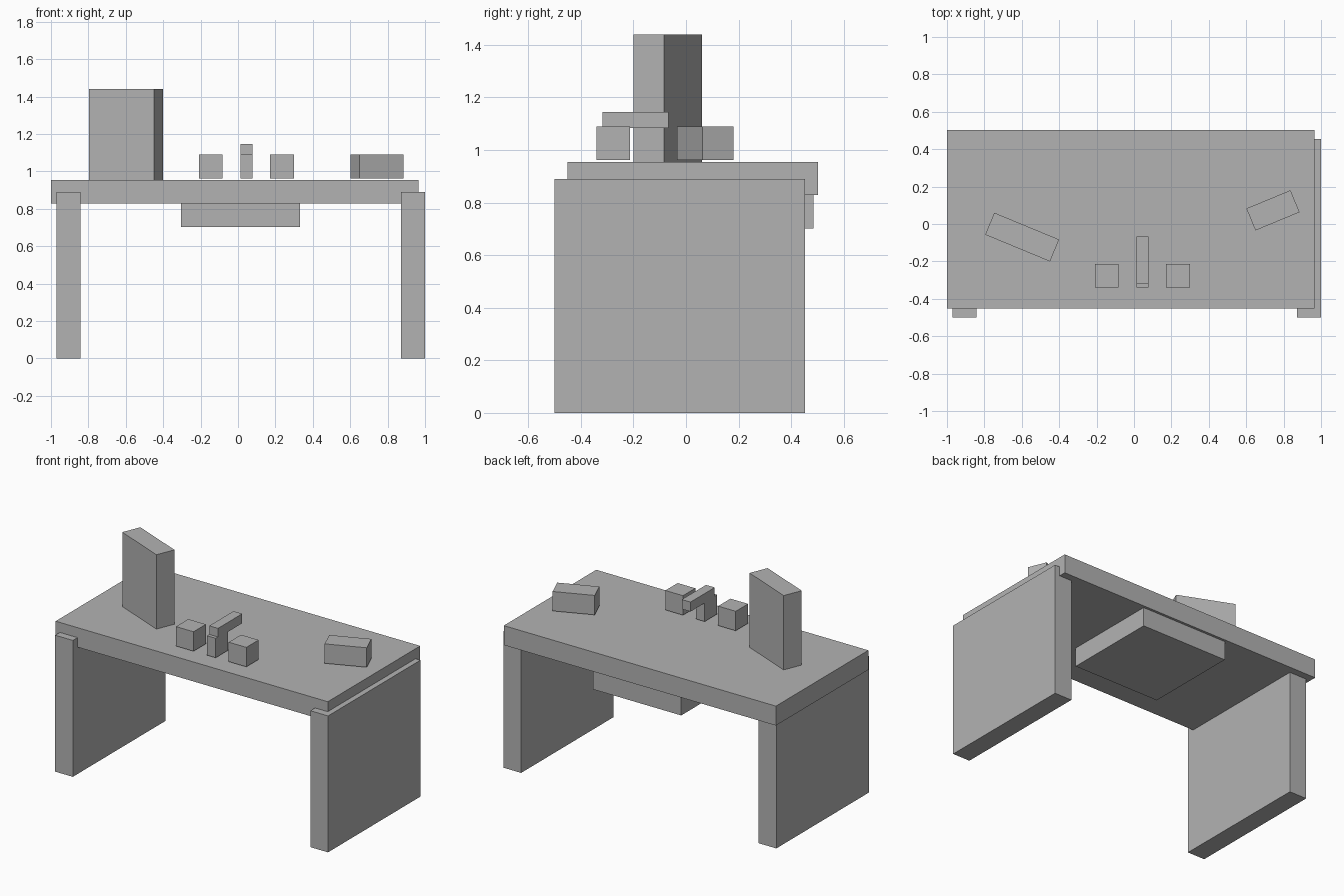
import bpy
from math import radians

cube = bpy.data.objects.get("Cube")
if cube:
    bpy.data.objects.remove(cube, do_unlink=True)

# Single plain grey for the whole model
grey = bpy.data.materials.new("plain_grey")
grey.use_nodes = True
colour = (0.45, 0.45, 0.45, 1)
grey.diffuse_color = colour
grey.node_tree.nodes["Principled BSDF"].inputs["Base Color"].default_value = colour


def box(name, centre, size, bottom, turn=0):
    """Box with its base at height `bottom`, turned about z in degrees."""
    x, y = centre
    bpy.ops.mesh.primitive_cube_add(size=1, location=(x, y, bottom + size[2] / 2),
                                    rotation=(0, 0, radians(turn)))
    obj = bpy.context.object
    obj.name = name
    obj.scale = size
    bpy.ops.object.transform_apply(location=False, rotation=False, scale=True)
    obj.data.materials.append(grey)
    return obj


UNIT = 0.127       # common block thickness
TOP = 0.955        # table surface
REST = 0.962       # base of the small desk items

# Desk: top, two slab legs and the drawer under the back edge
box("tabletop", (-0.018, 0.025), (1.964, 0.953, UNIT), TOP - UNIT)
for name, x in (("right_leg", -0.906), ("left_leg", 0.936)):
    box(name, (x, -0.023), (UNIT, 0.953, 0.89), 0)
box("drawer", (0.013, 0.167), (0.636, 0.636, UNIT), 0.702)

# Upright panel and low box, turned inwards
box("upright_panel", (-0.598, -0.07), (0.375, UNIT, 0.485), TOP, -22.5)
box("low_box", (0.743, 0.073), (0.255, UNIT, UNIT), REST, 22.5)

# Pair of small blocks with a post and bar between them
for name, x in (("right_block", -0.146), ("left_block", 0.235)):
    box(name, (x, -0.277), (UNIT, UNIT, UNIT), REST)
box("post", (0.046, -0.277), (0.063, UNIT, UNIT), REST)
box("bar", (0.046, -0.192), (0.063, 0.25, 0.062), 1.083)
